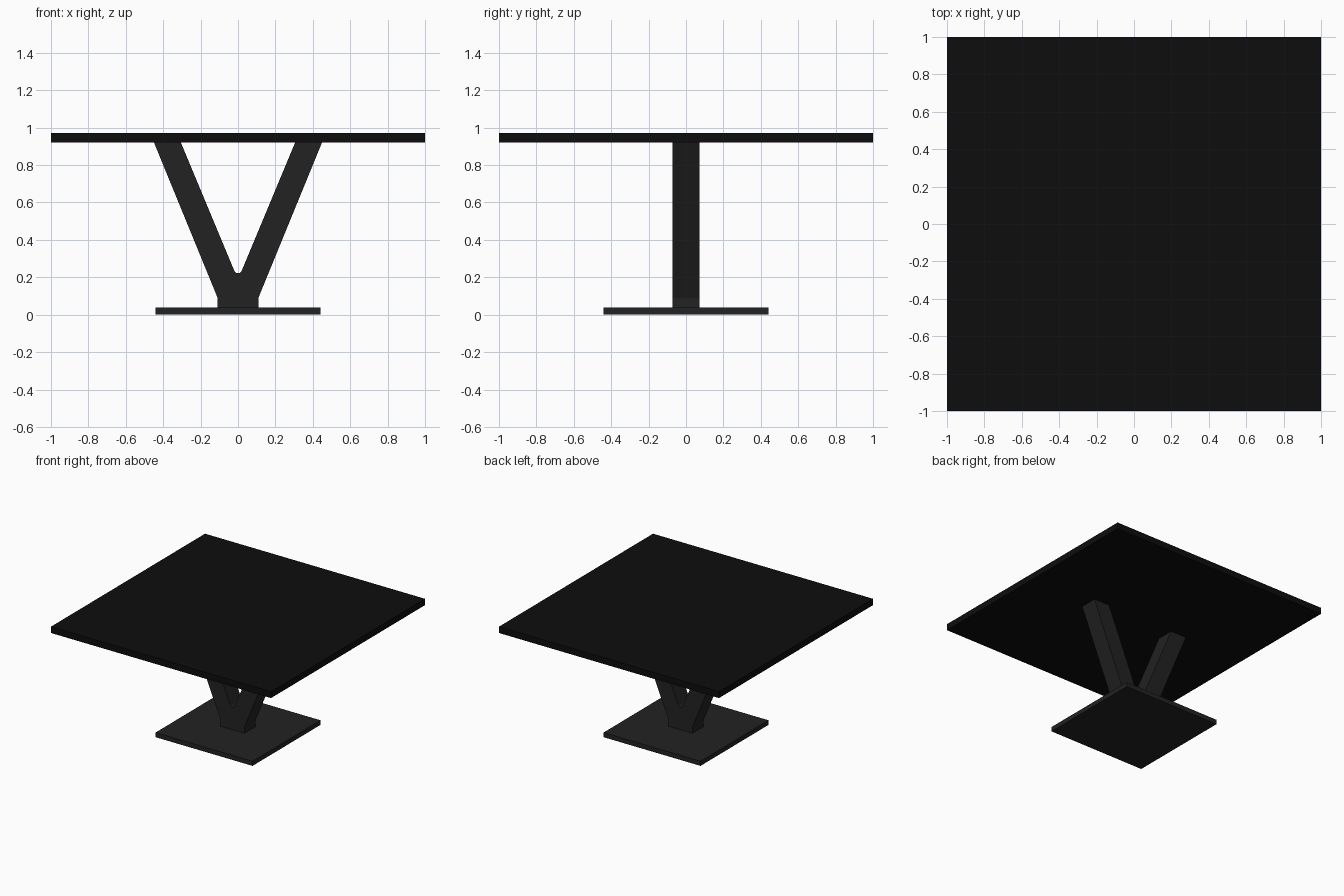
import bpy, bmesh

if "Cube" in bpy.data.objects:
    bpy.data.objects.remove(bpy.data.objects["Cube"])


def material(name, value):
    m = bpy.data.materials.new(name)
    m.diffuse_color = (value, value, value, 1)
    m.use_nodes = True
    m.node_tree.nodes["Principled BSDF"].inputs["Base Color"].default_value = m.diffuse_color
    return m


def finish(bm, name, mat):
    bmesh.ops.recalc_face_normals(bm, faces=bm.faces)
    mesh = bpy.data.meshes.new(name)
    bm.to_mesh(mesh)
    bm.free()
    mesh.materials.append(mat)
    obj = bpy.data.objects.new(name, mesh)
    bpy.context.collection.objects.link(obj)
    return obj


def slab(name, width, z0, z1, mat):
    bm = bmesh.new()
    bmesh.ops.create_cube(bm, size=1)
    bmesh.ops.scale(bm, vec=(width, width, z1 - z0), verts=bm.verts)
    bmesh.ops.translate(bm, vec=(0, 0, (z0 + z1) / 2), verts=bm.verts)
    return finish(bm, name, mat)


def extruded_profile(name, points, depth, mat):
    bm = bmesh.new()
    face = bm.faces.new([bm.verts.new((x, -depth / 2, z)) for x, z in points])
    ext = bmesh.ops.extrude_face_region(bm, geom=[face])
    moved = [v for v in ext["geom"] if isinstance(v, bmesh.types.BMVert)]
    bmesh.ops.translate(bm, vec=(0, depth, 0), verts=moved)
    return finish(bm, name, mat)


black = material("black_top", 0.004)
charcoal = material("charcoal_frame", 0.016)

# Square tabletop and foot plate
slab("tabletop", 2.0, 0.92, 0.972, black)
slab("base_plate", 0.882, 0.0, 0.038, charcoal)

# V-shaped pedestal: right half of the outline, mirrored, with a rounded crotch
right = [(0.109, 0.038), (0.109, 0.09), (0.449, 0.92), (0.305, 0.92),
         (0.021, 0.238), (0.016, 0.228), (0.008, 0.223)]
left = [(-x, z) for x, z in reversed(right)]
extruded_profile("v_pedestal", right + left, 0.144, charcoal)
